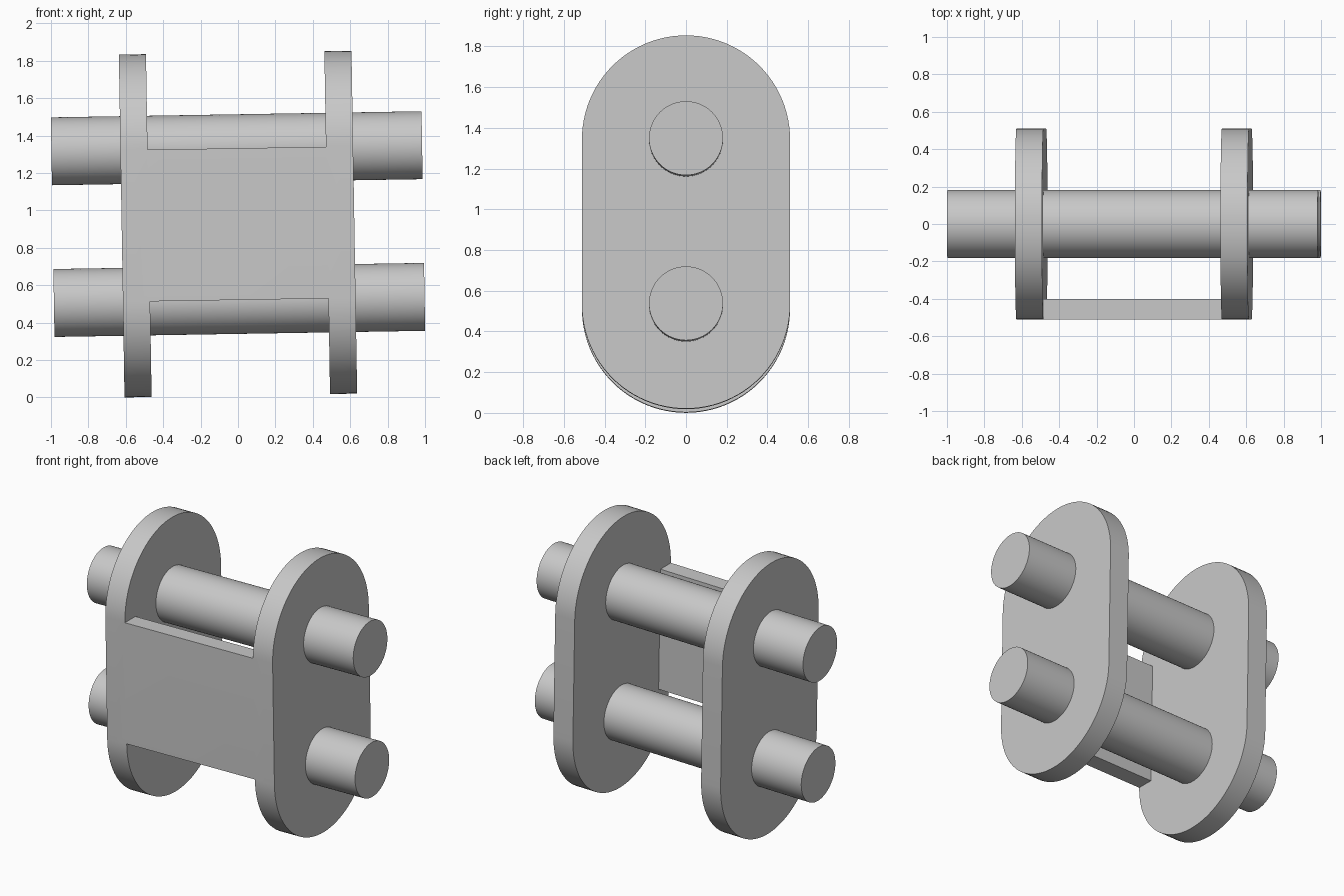
import bpy
import bmesh
from math import cos, sin, pi, radians
from mathutils import Matrix

if "Cube" in bpy.data.objects:
    bpy.data.objects.remove(bpy.data.objects["Cube"], do_unlink=True)

PLATE_R = 0.511        # rounded end radius of the side plates
HALF_PITCH = 0.4055    # pin distance from the middle
PLATE_IN, PLATE_OUT = 0.477, 0.622
PIN_R, PIN_HALF = 0.1815, 0.991
TILT = Matrix.Translation((0, 0, 0.927)) @ Matrix.Rotation(radians(-0.945), 4, "Y")

grey = bpy.data.materials.new("plain grey")
grey.use_nodes = True
colour = (0.58, 0.58, 0.58, 1)
grey.diffuse_color = colour
grey.node_tree.nodes["Principled BSDF"].inputs["Base Color"].default_value = colour


def make_object(name, bm):
    bmesh.ops.recalc_face_normals(bm, faces=bm.faces)
    mesh = bpy.data.meshes.new(name)
    bm.to_mesh(mesh)
    bm.free()
    mesh.materials.append(grey)
    obj = bpy.data.objects.new(name, mesh)
    bpy.context.collection.objects.link(obj)
    return obj


def extrude_x(name, outline, x0, x1):
    """Solid from a (y, z) outline pushed along x."""
    bm = bmesh.new()
    face = bm.faces.new([bm.verts.new((x0, y, z)) for y, z in outline])
    grown = bmesh.ops.extrude_face_region(bm, geom=[face])["geom"]
    verts = [v for v in grown if isinstance(v, bmesh.types.BMVert)]
    bmesh.ops.translate(bm, verts=verts, vec=(x1 - x0, 0, 0))
    return make_object(name, bm)


def arc(radius, z, start, end, steps):
    angles = [start + (end - start) * i / steps for i in range(steps + 1)]
    return [(radius * cos(a), z + radius * sin(a)) for a in angles]


def select_only(obj):
    bpy.ops.object.select_all(action="DESELECT")
    obj.select_set(True)
    bpy.context.view_layer.objects.active = obj


# Side plates with full round ends
stadium = (arc(PLATE_R, HALF_PITCH, 0, pi, 48)
           + arc(PLATE_R, -HALF_PITCH, pi, 2 * pi, 48))
bracket = extrude_x("link_bracket", stadium, PLATE_IN, PLATE_OUT)
right_plate = extrude_x("right_plate", stadium, -PLATE_OUT, -PLATE_IN)

# Front web joining the plates, flush with their flat edges
back = -0.4
web_outline = [(-PLATE_R, -HALF_PITCH), (back, -HALF_PITCH),
               (back, HALF_PITCH), (-PLATE_R, HALF_PITCH)]
mid = (PLATE_IN + PLATE_OUT) / 2
web = extrude_x("front_web", web_outline, -mid, mid)

# Fuse plates and web into one bracket
for part in (web, right_plate):
    union = bracket.modifiers.new("fuse", "BOOLEAN")
    union.operation = "UNION"
    union.solver = "EXACT"
    union.object = part
    select_only(bracket)
    bpy.ops.object.modifier_apply(modifier=union.name)
    bpy.data.objects.remove(part, do_unlink=True)

# Two pins through both plates
circle = arc(PIN_R, 0, 0, 2 * pi, 64)[:-1]
parts = [bracket]
for name, side in (("upper_pin", 1), ("lower_pin", -1)):
    outline = [(y, z + side * HALF_PITCH) for y, z in circle]
    parts.append(extrude_x(name, outline, -PIN_HALF, PIN_HALF))

# Slight lean and smooth round surfaces
for obj in parts:
    obj.data.transform(TILT)
    select_only(obj)
    bpy.ops.object.shade_smooth_by_angle(angle=radians(30))
